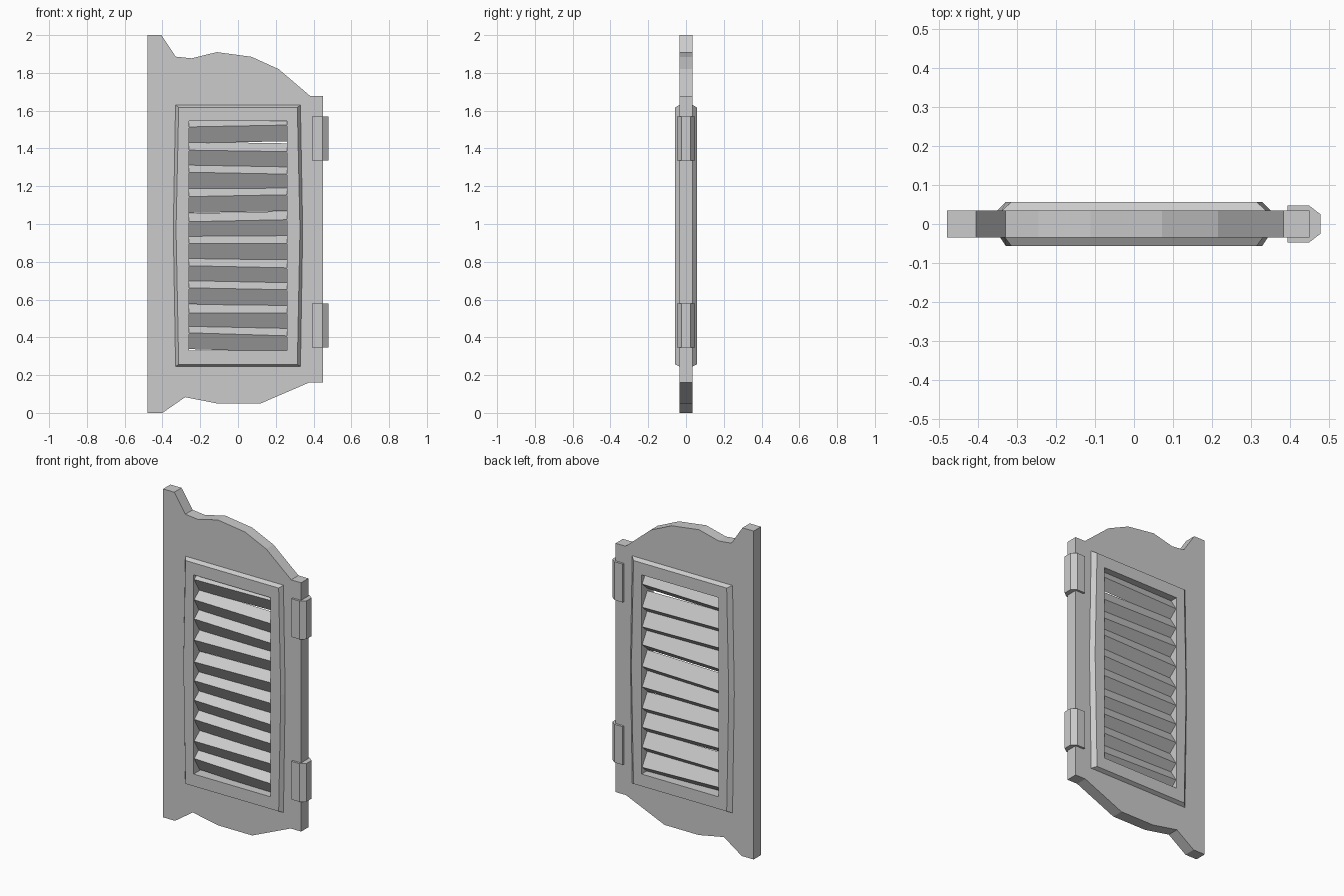
import bpy, bmesh

if "Cube" in bpy.data.objects:
    bpy.data.objects.remove(bpy.data.objects["Cube"])

def make(name, verts, faces):
    me = bpy.data.meshes.new(name)
    me.from_pydata(verts, [], faces)
    bm = bmesh.new()
    bm.from_mesh(me)
    bmesh.ops.recalc_face_normals(bm, faces=bm.faces)
    bm.to_mesh(me)
    bm.free()
    ob = bpy.data.objects.new(name, me)
    bpy.context.collection.objects.link(ob)
    return ob

def loft(name, rings, caps=True):
    # joins closed rings with equal point counts
    n = len(rings[0])
    verts = [p for r in rings for p in r]
    faces = [(k*n + i, k*n + (i+1) % n, (k+1)*n + (i+1) % n, (k+1)*n + i)
             for k in range(len(rings)-1) for i in range(n)]
    if caps:
        faces += [tuple(range(n)), tuple(range(len(verts)-n, len(verts)))]
    return make(name, verts, faces)

# door board with wavy top and bottom
outline = [(-.48, 0), (-.40, 0), (-.28, .083), (-.11, .05), (.12, .05), (.38, .162),
           (.45, .162), (.45, 1.677), (.383, 1.677), (.215, 1.82), (.072, 1.885),
           (-.112, 1.91), (-.245, 1.877), (-.33, 1.886), (-.405, 2), (-.48, 2)]
board = loft("door_board", [[(x, y, z) for x, z in outline] for y in (-.035, .035)])

# opening in the board
hole = [(-.27, .325), (.27, .325), (.27, 1.55), (-.27, 1.55)]
cutter = loft("opening_cutter", [[(x, y, z) for x, z in hole] for y in (-.2, .2)])
cutter.hide_render = True
mod = board.modifiers.new("opening", 'BOOLEAN')
mod.operation = 'DIFFERENCE'
mod.solver = 'EXACT'
mod.object = cutter
bpy.context.view_layer.objects.active = board
bpy.ops.object.modifier_apply(modifier="opening")
bpy.data.objects.remove(cutter)

# bevelled frame around the opening, front and back
def frame_ring(y, half, mid, lo, hi):
    return [(-half, y, lo), (half, y, lo), (mid, y, .97), (half, y, hi),
            (-half, y, hi), (-mid, y, .97)]

for name, s, g in (("front_frame", -1, 0), ("back_frame", 1, .008)):
    loft(name, [frame_ring(s*.033, .332+g, .344+g, .245, 1.632),
                frame_ring(s*.057, .314, .328, .257, 1.617),
                frame_ring(s*.057, .259, .259, .331, 1.544),
                frame_ring(0, .259, .259, .331, 1.544)], caps=False)

# slanted louvre slats, each a little crooked: front ridge height left, right
ridges = [(1.514, 1.524), (1.391, 1.383), (1.274, 1.264), (1.145, 1.155), (1.012, 1.023),
          (.898, .898), (.779, .768), (.662, .652), (.53, .53), (.424, .408)]
section = [(-.052, 0), (.002, .044), (.052, -.038), (-.002, -.086)]
for i, (zl, zr) in enumerate(ridges):
    loft(f"slat_{i+1}", [[(x, y, z + dz) for y, dz in section]
                         for x, z in ((-.262, zl), (.262, zr))])

# hinge blocks
plan = [(.393, -.048), (.448, -.048), (.478, -.025), (.478, .025), (.448, .048), (.393, .048)]
for name, lo, hi in (("lower_hinge", .347, .58), ("upper_hinge", 1.337, 1.57)):
    loft(name, [[(x, y, z) for x, y in plan] for z in (lo, hi)])
